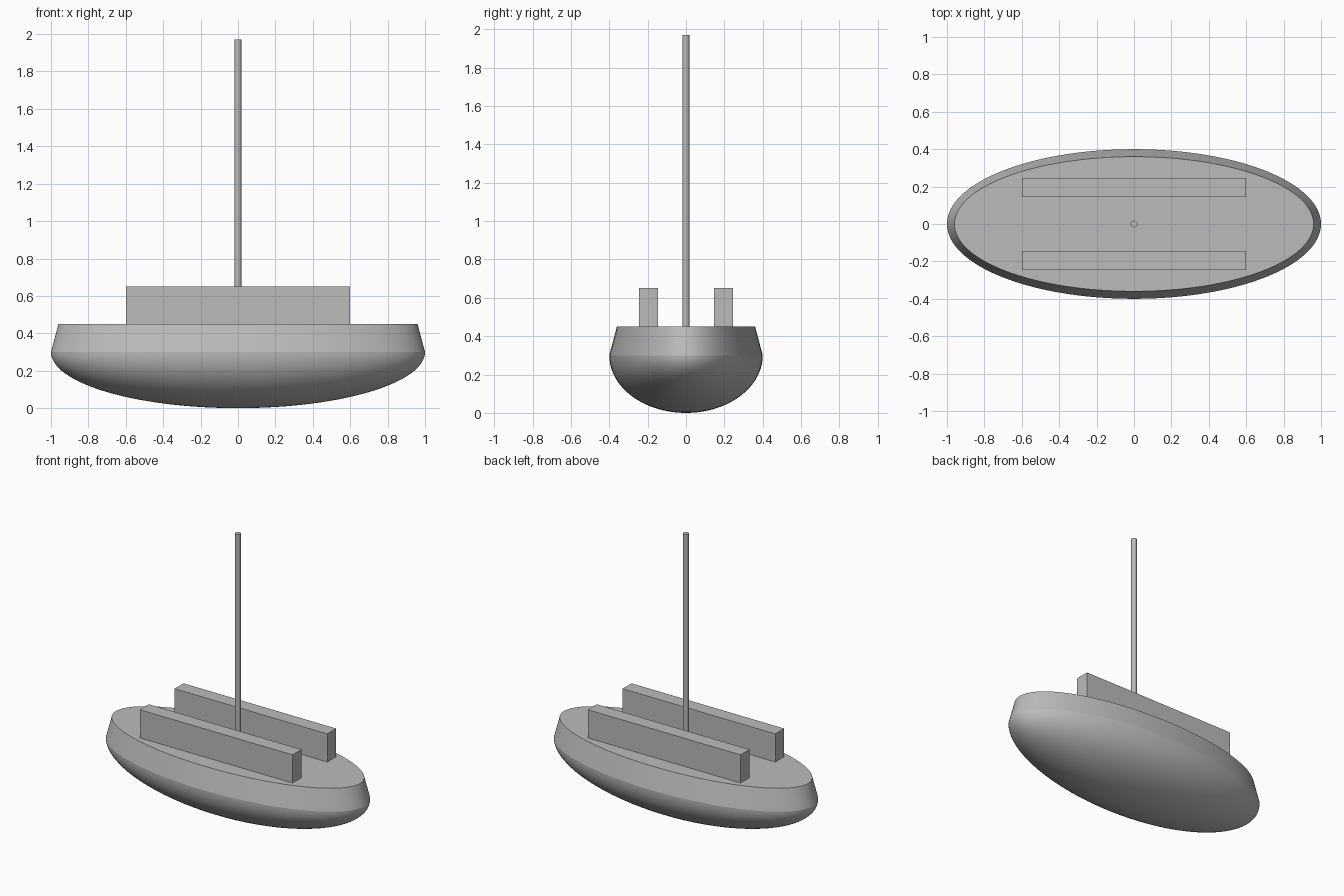
import bpy
import bmesh
from math import cos, sin, pi, radians

cube = bpy.data.objects.get("Cube")
if cube:
    bpy.data.objects.remove(cube, do_unlink=True)

grey = bpy.data.materials.new("plain grey")
grey.use_nodes = True
colour = (0.5, 0.5, 0.5, 1)
grey.diffuse_color = colour
grey.node_tree.nodes["Principled BSDF"].inputs["Base Color"].default_value = colour

LENGTH, WIDTH = 1.0, 0.4        # half sizes of the hull at the rim
RIM, DECK, INSET = 0.3, 0.45, 0.04
SEGMENTS, RINGS = 128, 32


def finish(obj, name, angle):
    obj.name = obj.data.name = name
    obj.data.materials.append(grey)
    bpy.ops.object.select_all(action="DESELECT")
    obj.select_set(True)
    bpy.context.view_layer.objects.active = obj
    bpy.ops.object.shade_smooth_by_angle(angle=radians(angle))


# Hull: half ellipsoid below the rim, tapering sides up to a flat deck
bm = bmesh.new()


def ring(rx, ry, z):
    return [bm.verts.new((rx * cos(2 * pi * i / SEGMENTS),
                          ry * sin(2 * pi * i / SEGMENTS), z))
            for i in range(SEGMENTS)]


rings = [ring(LENGTH - INSET, WIDTH - INSET, DECK)]
for k in range(RINGS):
    t = pi / 2 * k / RINGS
    rings.append(ring(LENGTH * cos(t), WIDTH * cos(t), RIM * (1 - sin(t))))
for upper, lower in zip(rings, rings[1:]):
    for i in range(SEGMENTS):
        j = (i + 1) % SEGMENTS
        bm.faces.new((upper[i], lower[i], lower[j], upper[j]))
bm.faces.new(rings[0])
keel = bm.verts.new((0, 0, 0))
for i in range(SEGMENTS):
    bm.faces.new((rings[-1][(i + 1) % SEGMENTS], rings[-1][i], keel))
bmesh.ops.recalc_face_normals(bm, faces=bm.faces)
mesh = bpy.data.meshes.new("hull")
bm.to_mesh(mesh)
bm.free()
hull = bpy.data.objects.new("hull", mesh)
bpy.context.collection.objects.link(hull)
finish(hull, "hull", 13)

# Two long side blocks standing on the deck
for side, name in ((1, "back_block"), (-1, "front_block")):
    bpy.ops.mesh.primitive_cube_add(size=1, location=(0, side * 0.195, 0.55))
    block = bpy.context.object
    block.scale = (1.2, 0.1, 0.2)
    bpy.ops.object.transform_apply(location=False, rotation=False, scale=True)
    finish(block, name, 30)

# Mast in the middle of the deck
TOP = 1.97
bpy.ops.mesh.primitive_cylinder_add(vertices=32, radius=0.018, depth=TOP - DECK,
                                    location=(0, 0, (TOP + DECK) / 2))
finish(bpy.context.object, "mast", 30)
